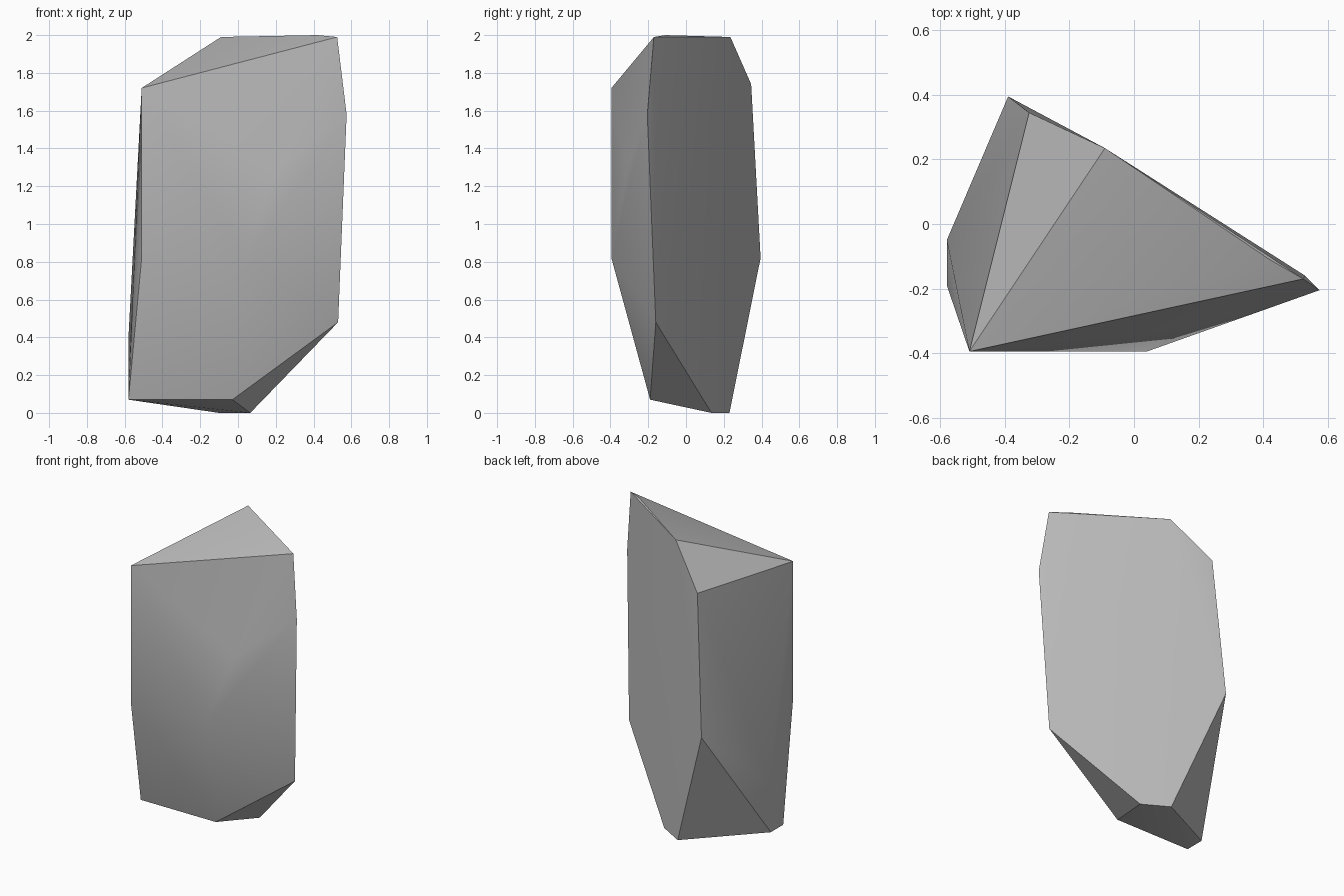
import bpy, bmesh, math

cube = bpy.data.objects.get("Cube")
if cube:
    bpy.data.objects.remove(cube, do_unlink=True)

# Grey stone material
stone = bpy.data.materials.new("stone_grey")
stone.use_nodes = True
grey = (0.5, 0.5, 0.5, 1)
stone.diffuse_color = grey
bsdf = next(n for n in stone.node_tree.nodes if n.type == 'BSDF_PRINCIPLED')
bsdf.inputs["Base Color"].default_value = grey
bsdf.inputs["Roughness"].default_value = 0.9

# Corners of the boulder, grouped by level
crown = [(-.09, .235, 1.99), (.42, -.11, 2.0), (.525, -.17, 1.99)]
shoulder = [(-.51, -.395, 1.72), (-.325, .345, 1.74), (.575, -.205, 1.58)]
front_bulge = [(-.2, -.395, 1.2), (.2, -.315, 1.28), (.04, -.395, .82)]
waist = [(-.51, -.395, .82), (-.39, .395, .82), (.53, -.16, .48), (-.58, -.05, .4)]
foot = [(-.58, -.19, .07), (-.58, -.06, .07), (-.03, -.19, .07),
        (.065, .135, 0), (-.1, .23, 0)]

# Chiselled body wrapped around the corners
bm = bmesh.new()
for corner in crown + shoulder + front_bulge + waist + foot:
    bm.verts.new(corner)
hull = bmesh.ops.convex_hull(bm, input=bm.verts)
loose = [v for v in bm.verts if not v.link_faces]
bmesh.ops.delete(bm, geom=loose, context='VERTS')
bmesh.ops.recalc_face_normals(bm, faces=bm.faces)

mesh = bpy.data.meshes.new("boulder")
bm.to_mesh(mesh)
bm.free()
mesh.materials.append(stone)
boulder = bpy.data.objects.new("boulder", mesh)
bpy.context.collection.objects.link(boulder)

# Soft shading with crisp chipped edges
bpy.ops.object.select_all(action='DESELECT')
boulder.select_set(True)
bpy.context.view_layer.objects.active = boulder
bpy.ops.object.shade_smooth_by_angle(angle=math.radians(30))
